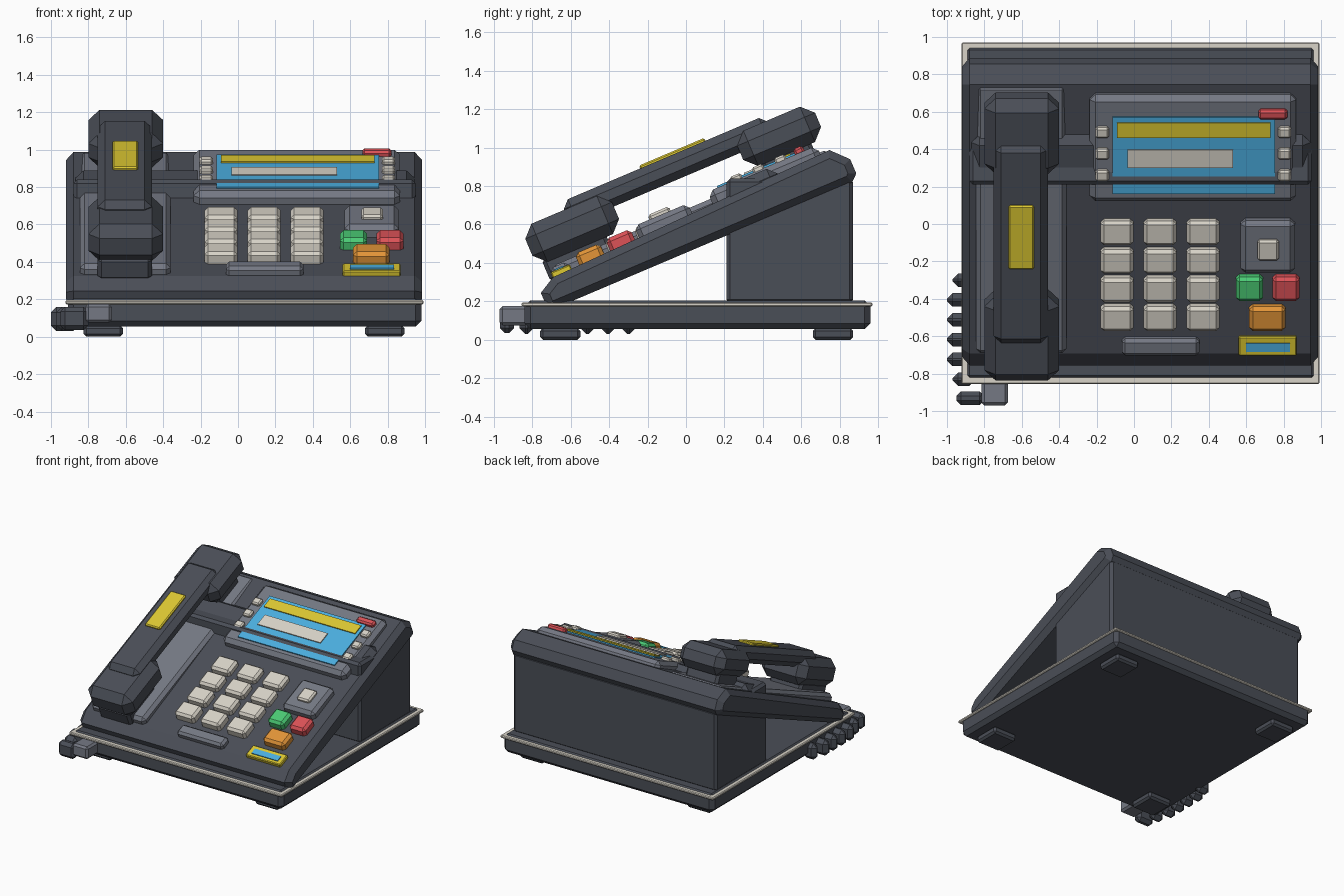
import bpy, bmesh, math
from mathutils import Matrix, Vector

old = bpy.data.objects.get("Cube")
if old:
    bpy.data.objects.remove(old, do_unlink=True)

TILT = math.radians(23)
COS, SIN = math.cos(TILT), math.sin(TILT)
ROT = Matrix.Rotation(TILT, 4, 'X')


def material(name, hex_code):
    rgb = [int(hex_code[i:i + 2], 16) / 255 for i in (0, 2, 4)]
    col = [c / 12.92 if c < 0.04 else ((c + 0.055) / 1.055) ** 2.4 for c in rgb] + [1]
    m = bpy.data.materials.new(name)
    m.use_nodes = True
    m.diffuse_color = col
    m.node_tree.nodes["Principled BSDF"].inputs["Base Color"].default_value = col
    return m


BODY = material("charcoal", "4a4e57")
GREY = material("mid grey", "757984")
CREAM = material("cream", "d8d3c8")
BLUE = material("screen blue", "4bafe1")
YELLOW = material("yellow", "dcc832")
GREEN = material("green", "4bcb75")
RED = material("red", "dc5257")
ORANGE = material("orange", "e39538")


def finish(name, bm, mat, tilted, centre=(0, 0, 0)):
    mesh = bpy.data.meshes.new(name)
    bmesh.ops.recalc_face_normals(bm, faces=bm.faces[:])
    bm.to_mesh(mesh)
    bm.free()
    mesh.materials.append(mat)
    ob = bpy.data.objects.new(name, mesh)
    spot = Matrix.Translation(Vector(centre))
    ob.matrix_world = ROT @ spot if tilted else spot
    bpy.context.collection.objects.link(ob)
    return ob


def box(name, mat, x, y, z, bevel=0.0, tilted=False):
    """Chamfered box from three (low, high) ranges."""
    bm = bmesh.new()
    bmesh.ops.create_cube(bm, size=1)
    size = [r[1] - r[0] for r in (x, y, z)]
    bmesh.ops.scale(bm, vec=size, verts=bm.verts)
    if bevel:
        bmesh.ops.bevel(bm, geom=bm.edges[:], offset=min(bevel, min(size) * 0.45),
                        segments=1, affect='EDGES', profile=0.5)
    return finish(name, bm, mat, tilted, [sum(r) / 2 for r in (x, y, z)])


def panel_part(name, mat, x, y, top, bevel=0.015, base=0.5):
    """Tilted part given by its plan extent and the height of its top above the tilt axis."""
    along = [(v + top * SIN) / COS for v in y]
    return box(name, mat, x, along, (base, top), bevel, True)


# Base tray, trim and feet
box("base_tray", BODY, (-0.91, 0.98), (-0.84, 0.96), (0.055, 0.205), 0.03)
box("base_trim", CREAM, (-0.922, 0.992), (-0.855, 0.97), (0.173, 0.195), 0.006)
for side, fx in (("right", -0.72), ("left", 0.785)):
    for end, fy in (("front", -0.655), ("back", 0.765)):
        box(f"{end}_{side}_foot", BODY, (fx - 0.105, fx + 0.105),
            (fy - 0.105, fy + 0.105), (0, 0.06), 0.015)

# Rear pedestal
box("pedestal", BODY, (-0.88, 0.95), (0.21, 0.87), (0.19, 0.84), 0.02)

# Sloping body from its side profile
profile = [(-0.6, 0.417), (-0.6, 0.52), (-0.51, 0.57), (1.073, 0.617),
           (1.154, 0.531), (1.154, 0.45), (1.117, 0.417)]
bm = bmesh.new()
face = bm.faces.new([bm.verts.new((-0.92, u, w)) for u, w in profile])
out = bmesh.ops.extrude_face_region(bm, geom=[face])
moved = [g for g in out["geom"] if isinstance(g, bmesh.types.BMVert)]
bmesh.ops.translate(bm, vec=(1.905, 0, 0), verts=moved)
bm.normal_update()
rims = [e for e in bm.edges if abs(e.verts[0].co.x - e.verts[1].co.x) < 0.01]
bmesh.ops.bevel(bm, geom=rims, offset=0.04, segments=1, affect='EDGES', profile=0.5)
finish("sloping_body", bm, BODY, True)

# Cradle plate and cross bar
panel_part("cradle_plate", GREY, (-0.845, -0.36), (-0.7, 0.74), 0.625, 0.025)
panel_part("cross_bar", BODY, (-0.87, 0.945), (0.21, 0.46), 0.655, 0.045)

# Display
panel_part("display_frame", GREY, (-0.237, 0.867), (0.112, 0.68), 0.665, 0.03)
panel_part("display_screen", BLUE, (-0.115, 0.755), (0.16, 0.57), 0.674, 0)
panel_part("display_header", YELLOW, (-0.09, 0.73), (0.46, 0.54), 0.682, 0)
panel_part("display_message", CREAM, (-0.035, 0.53), (0.3, 0.395), 0.682, 0)
panel_part("message_lamp", RED, (0.665, 0.82), (0.555, 0.605), 0.695, 0.012)
for row in range(3):
    y = 0.225 + 0.115 * row
    for side, x in (("right", -0.205), ("left", 0.77)):
        panel_part(f"soft_key_{side}_{row + 1}", CREAM, (x, x + 0.07), (y, y + 0.058), 0.69, 0.01)

# Keypad
for row in range(4):
    for col in range(3):
        x, y = -0.178 + 0.23 * col, 0.01 - 0.153 * row
        panel_part(f"key_{row + 1}_{col + 1}", CREAM, (x, x + 0.175), (y - 0.13, y), 0.64, 0.018)
panel_part("keypad_rest", GREY, (-0.065, 0.35), (-0.71, -0.62), 0.618, 0.018)

# Function buttons
panel_part("navigation_plate", GREY, (0.57, 0.86), (-0.27, 0.01), 0.65, 0.025)
panel_part("navigation_button", CREAM, (0.66, 0.775), (-0.2, -0.09), 0.675, 0.012)
panel_part("green_button", GREEN, (0.545, 0.69), (-0.42, -0.29), 0.645, 0.02)
panel_part("red_button", RED, (0.74, 0.885), (-0.42, -0.29), 0.645, 0.02)
panel_part("orange_button", ORANGE, (0.615, 0.81), (-0.58, -0.45), 0.638, 0.02)
panel_part("label_plate", YELLOW, (0.56, 0.87), (-0.705, -0.605), 0.598, 0.006)
panel_part("label_window", BLUE, (0.6, 0.835), (-0.685, -0.64), 0.605, 0)

# Handset, resting on two cradle cups
WIDE, NARROW = (-0.8, -0.4), (-0.75, -0.46)
box("mouth_cup", BODY, NARROW, (-0.53, -0.17), (0.55, 0.68), 0.02, True)
box("ear_cup", BODY, NARROW, (0.72, 1.0), (0.55, 0.72), 0.02, True)
box("mouthpiece", BODY, WIDE, (-0.565, -0.075), (0.655, 0.87), 0.06, True)
box("earpiece", BODY, WIDE, (0.64, 1.08), (0.685, 0.885), 0.06, True)
box("handset_grip", BODY, NARROW, (-0.32, 0.84), (0.785, 0.914), 0.04, True)
panel_part("handset_label", YELLOW, (-0.67, -0.535), (-0.245, 0.095), 0.93, 0.008, 0.9)

# Cord plug and coiled cord
box("cord_plug", GREY, (-0.815, -0.675), (-0.97, -0.82), (0.075, 0.175), 0.015)
box("cord_lead", BODY, (-0.95, -0.8), (-0.968, -0.895), (0.035, 0.16), 0.025)
for i in range(6):
    y = -0.3 - 0.106 * i
    x = -0.97 if i in (0, 5) else -1.0
    box(f"cord_coil_{i + 1}", BODY, (x, x + 0.12), (y - 0.036, y + 0.036), (0.03, 0.16), 0.03)
